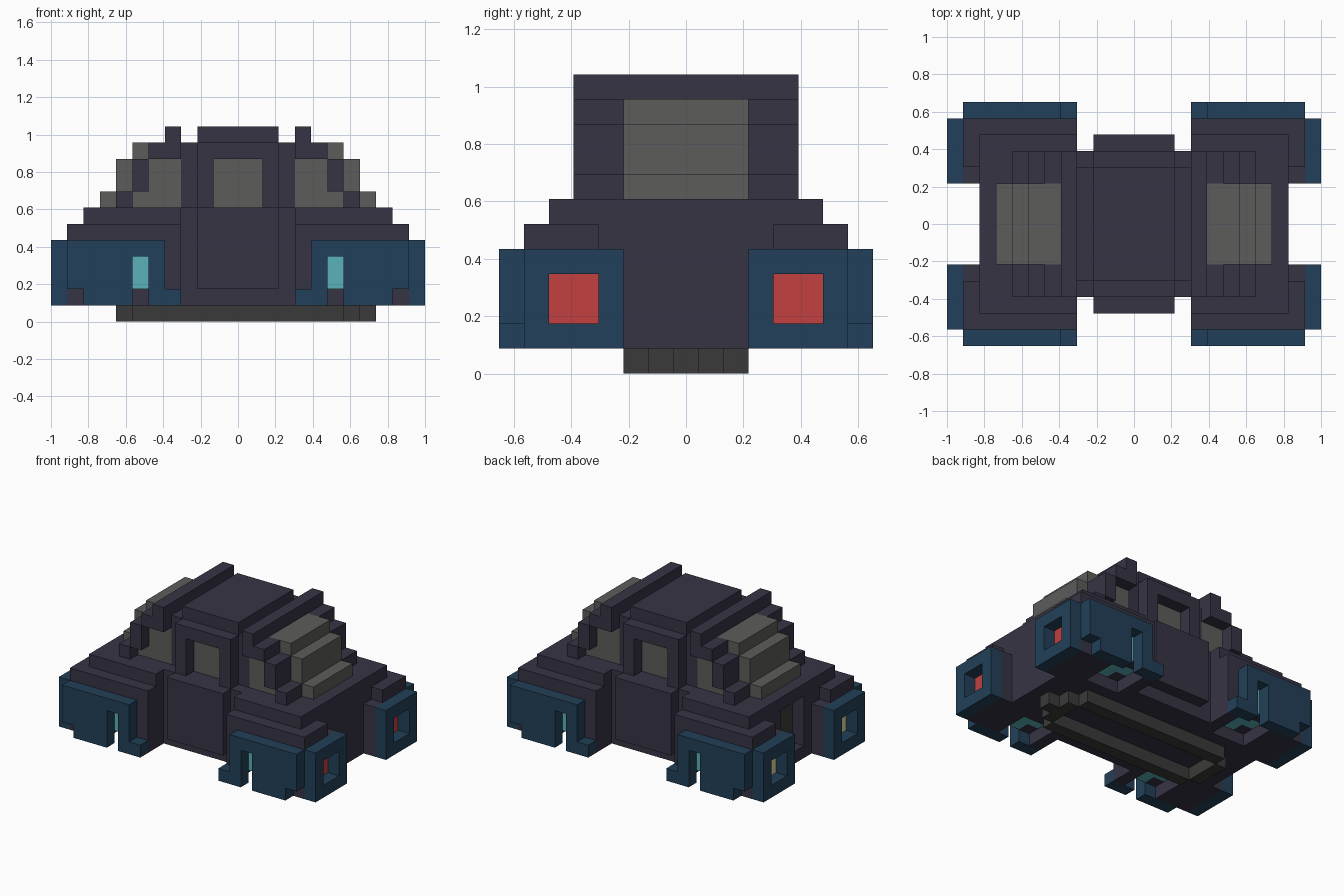
import bpy, bmesh
from mathutils import Vector

if "Cube" in bpy.data.objects:
    bpy.data.objects.remove(bpy.data.objects["Cube"])

U = 2 / 23            # block size: the car is 23 blocks long
grid = {}             # (x, y, z) block -> (part name, material name)

COLOURS = {
    "dark_purple": (0.038, 0.034, 0.058),
    "deep_blue": (0.016, 0.051, 0.100),
    "glass_grey": (0.107, 0.107, 0.105),
    "chassis_grey": (0.042, 0.042, 0.041),
    "lamp_red": (0.540, 0.051, 0.051),
    "lamp_cream": (0.750, 0.700, 0.350),
    "glow_cyan": (0.105, 0.450, 0.490),
}
mats = {}
for name, col in COLOURS.items():
    mats[name] = bpy.data.materials.new(name)
    mats[name].diffuse_color = (*col, 1)


def fill(part, mat, xr, yr, zr, ends=(1, -1)):
    """Fill a block range, mirrored front/back and (by default) left/right."""
    for x in range(xr[0], xr[1] + 1):
        for y in range(yr[0], yr[1] + 1):
            for z in range(zr[0], zr[1] + 1):
                for sx in ends:
                    for sy in (1, -1):
                        key = (x * sx, y * sy, z)
                        if part:
                            grid[key] = (part, mat)
                        else:
                            grid.pop(key, None)


def carve(xr, yr, zr, ends=(1, -1)):
    fill(None, None, xr, yr, zr, ends)


P, B, G, C = "dark_purple", "deep_blue", "glass_grey", "chassis_grey"

# Lower body and doors
fill("body", P, (0, 9), (0, 4), (1, 6))
fill("body", P, (4, 9), (0, 5), (6, 6))
fill("door", P, (0, 2), (5, 5), (2, 6))

# Fender cores
fill("fender", P, (4, 10), (3, 6), (1, 4))
fill("fender", P, (4, 10), (4, 6), (5, 5))

# Blue side armour with slot, foot and corner notch
fill("side_armour", B, (5, 10), (7, 7), (1, 4))
fill("side_armour", B, (4, 4), (7, 7), (1, 1))
carve((6, 6), (7, 7), (1, 3))
carve((10, 10), (7, 7), (1, 1))

# Blue end armour with recessed lamps
fill("end_armour", B, (11, 11), (3, 6), (1, 4))
carve((11, 11), (4, 5), (2, 3))
fill("red_lamp", "lamp_red", (10, 10), (4, 5), (2, 3), (1,))
fill("cream_lamp", "lamp_cream", (10, 10), (4, 5), (2, 3), (-1,))

# Glowing hover pads in the fender undersides
carve((5, 7), (4, 6), (1, 1))
fill("hover_pad", "glow_cyan", (6, 6), (4, 6), (2, 3))
fill("hover_pad", "glow_cyan", (5, 7), (5, 5), (2, 3))

# Stepped cabin shell: (bottom, top, length)
for z0, z1, length in ((7, 7, 7), (8, 9, 6), (10, 10, 5)):
    fill("cabin", P, (0, length), (0, 4), (z0, z1))
fill("roof_bar", P, (4, 4), (0, 4), (11, 11))
fill("roof", P, (0, 2), (0, 3), (11, 11))

# Grooves beside the door frames
carve((3, 3), (4, 4), (7, 10))

# Recessed side windows
carve((4, 5), (4, 4), (7, 9))
carve((6, 6), (4, 4), (7, 7))
fill("side_window", G, (4, 5), (3, 3), (7, 9))
fill("side_window", G, (6, 6), (3, 3), (7, 7))
carve((0, 1), (4, 4), (7, 9))
fill("door_window", G, (0, 1), (3, 3), (7, 9))

# Stepped glass at both ends
for x0, x1, z0, z1 in ((8, 8, 7, 7), (7, 7, 8, 9), (5, 6, 10, 10)):
    fill("end_window", G, (x0, x1), (0, 2), (z0, z1))

# Recessed grille on the cream-lamp end
carve((9, 9), (0, 1), (2, 5), (-1,))
fill("grille", C, (8, 8), (0, 1), (2, 5), (-1,))

# Chassis rails and their rounded ends
fill("chassis_rail", C, (0, 6), (2, 2), (0, 0))
fill("chassis_rail", C, (7, 7), (0, 1), (0, 0))
fill("chassis_rail", C, (8, 8), (0, 0), (0, 0), (1,))


def build(part):
    """Make one object from the outer faces of a part's blocks."""
    bm = bmesh.new()
    mat = None
    for (x, y, z), (owner, material) in grid.items():
        if owner != part:
            continue
        mat = material
        centre = Vector((x, y, z + 0.5))
        for axis in range(3):
            for sign in (1, -1):
                n = Vector((0, 0, 0))
                n[axis] = sign
                if (x + int(n.x), y + int(n.y), z + int(n.z)) in grid:
                    continue
                a = Vector((0, 0, 0))
                a[(axis + 1) % 3] = 0.5
                b = n.cross(a)
                mid = centre + n * 0.5
                bm.faces.new([bm.verts.new((mid + p) * U)
                              for p in (-a - b, a - b, a + b, -a + b)])
    bmesh.ops.remove_doubles(bm, verts=bm.verts[:], dist=0.001)
    bmesh.ops.dissolve_limit(bm, angle_limit=0.01, verts=bm.verts[:], edges=bm.edges[:])
    mesh = bpy.data.meshes.new(part)
    bm.to_mesh(mesh)
    bm.free()
    mesh.materials.append(mats[mat])
    bpy.context.collection.objects.link(bpy.data.objects.new(part, mesh))


for part in sorted({owner for owner, _ in grid.values()}):
    build(part)

for m in bpy.data.materials:
    if m.users and not m.is_grease_pencil:
        m.use_nodes = True
        m.node_tree.nodes["Principled BSDF"].inputs["Base Color"].default_value = m.diffuse_color
